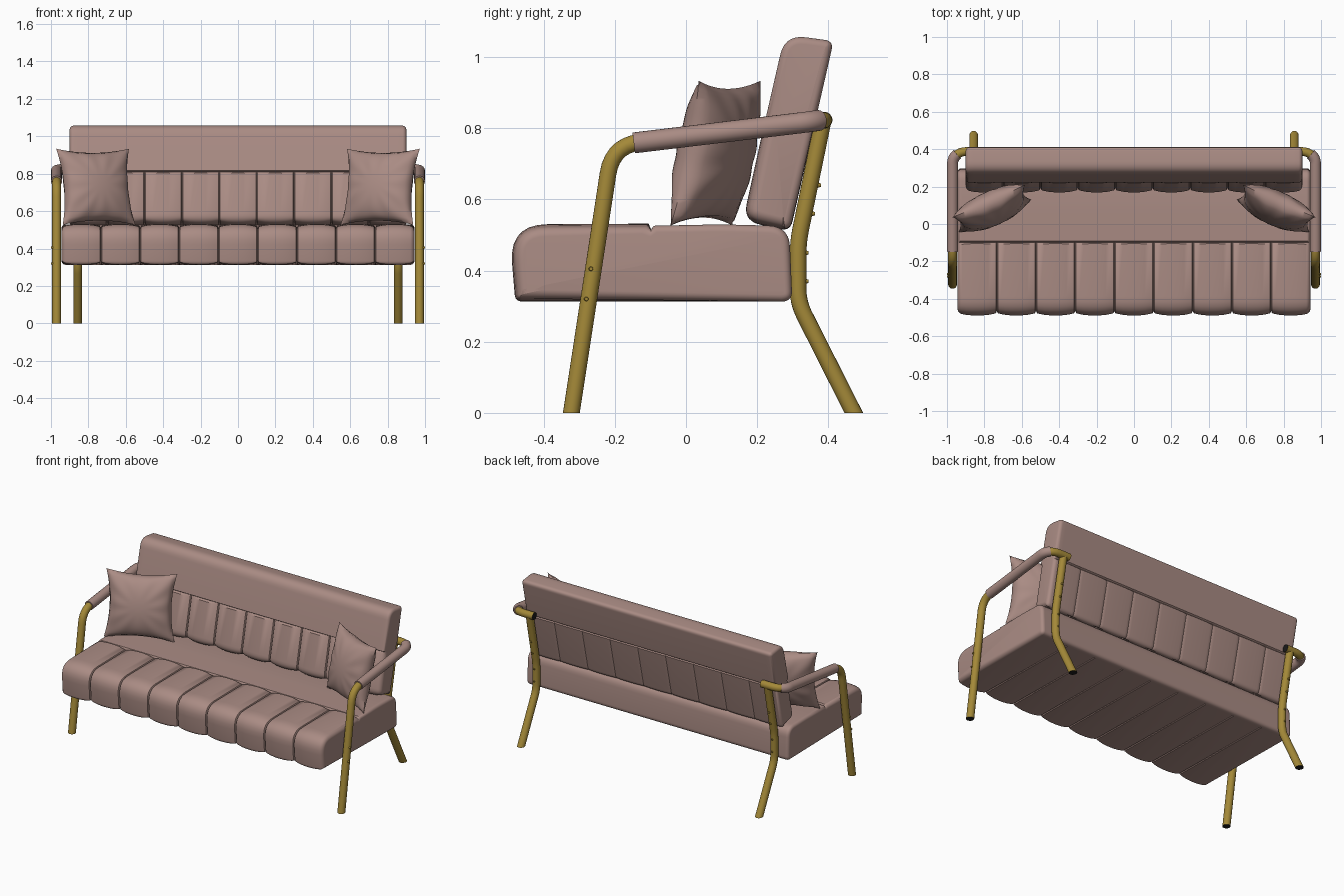
import bpy, bmesh
from math import sin, cos, pi, radians, atan2
from mathutils import Vector, Matrix

cube = bpy.data.objects.get("Cube")
if cube:
    bpy.data.objects.remove(cube, do_unlink=True)


def material(name, rgb):
    m = bpy.data.materials.new(name)
    m.use_nodes = True
    m.diffuse_color = (*rgb, 1)
    m.node_tree.nodes["Principled BSDF"].inputs["Base Color"].default_value = (*rgb, 1)
    return m


FABRIC = material("dusty_rose_fabric", (0.40, 0.26, 0.23))
BRASS = material("brass", (0.37, 0.25, 0.04))
BLACK = material("black_plug", (0.01, 0.01, 0.01))


def finish(bm, name, mats, mirror=False, angle=40):
    """Turn a bmesh into a shaded object, optionally mirrored across x."""
    bmesh.ops.recalc_face_normals(bm, faces=bm.faces)
    mesh = bpy.data.meshes.new(name)
    bm.to_mesh(mesh)
    bm.free()
    obj = bpy.data.objects.new(name, mesh)
    bpy.context.collection.objects.link(obj)
    for m in mats:
        mesh.materials.append(m)
    bpy.ops.object.select_all(action='DESELECT')
    obj.select_set(True)
    bpy.context.view_layer.objects.active = obj
    bpy.ops.object.shade_smooth_by_angle(angle=radians(angle))
    if mirror:
        mod = obj.modifiers.new("Mirror", 'MIRROR')
        mod.use_mirror_merge = False
    return obj


def fillet(points, radii, closed=False, steps=7):
    """Round the corners of a path."""
    pts, out, n = [Vector(p) for p in points], [], len(points)
    for i, (p, r) in enumerate(zip(pts, radii)):
        if r == 0 or (not closed and i in (0, n - 1)):
            out.append(p)
            continue
        a = p + (pts[i - 1] - p).normalized() * r
        b = p + (pts[(i + 1) % n] - p).normalized() * r
        for k in range(steps + 1):
            t = k / steps
            out.append(a * (1 - t) ** 2 + p * (2 * t * (1 - t)) + b * t * t)
    return out


def padded_slab(name, corners, half, edge, weight, depth):
    """Loft a y-z outline along x, with nine sewn channels where weight > 0."""
    ring = fillet([(0, y, z) for y, z, r in corners], [c[2] for c in corners], True)
    n = len(ring)
    normals = []
    for i in range(n):
        d = (ring[(i + 1) % n] - ring[i]).normalized() + (ring[i] - ring[i - 1]).normalized()
        normals.append(Vector((0, -d.z, d.y)).normalized())
    weights = [weight(p, q) for p, q in zip(ring, normals)]
    pitch = 2 * half / 9
    inner = half - edge
    stations = []
    for i in range(9):
        for t in (0, .025, .1, .22, .36, .5, .64, .78, .9, .975):
            x = -half + (i + t) * pitch
            if abs(x) < inner:
                stations.append((x, 0))
    for k in range(6):
        a = k / 5 * pi / 2
        for side in (-1, 1):
            stations.append((side * (inner + edge * sin(a)), edge * (1 - cos(a))))
    bm = bmesh.new()
    loops = []
    for x, inset in sorted(stations):
        s = abs(2 * (((x + half) / pitch) % 1) - 1)
        dip = depth * s ** 2.5
        if s > .999 and abs(x) < inner:
            dip += .01
        loops.append([bm.verts.new(Vector((x, p.y, p.z)) - q * (inset + dip * w))
                      for p, q, w in zip(ring, normals, weights)])
    for a, b in zip(loops, loops[1:]):
        for i in range(n):
            j = (i + 1) % n
            bm.faces.new((a[i], a[j], b[j], b[i]))
    bm.faces.new(loops[0])
    bm.faces.new(loops[-1])
    return finish(bm, name, [FABRIC])


# Seat: channelled front half, plain rear half
padded_slab("seat",
            [(-.48, .313, .02), (-.498, .53, .11), (-.105, .532, 0), (-.098, .515, 0),
             (-.091, .526, 0), (.1, .53, .05), (.29, .525, .06), (.299, .313, .03)],
            .943, .02, lambda p, q: 1 if p.y < -.1 else 0, .014)

# Backrest: channels below the cross seam, plain bolster above
padded_slab("backrest",
            [(.16, .54, .05), (.218, .803, 0), (.232, .81, 0), (.2215, .817, 0),
             (.278, 1.064, .06), (.415, 1.045, .025), (.3615, .811, 0), (.353, .805, 0),
             (.3588, .799, 0), (.293, .51, .03)],
            .9, .02, lambda p, q: 0 if p.z > .806 else (1 if q.y < 0 else .2), .014)


def tube(name, points, bend, radius, mats):
    """Sweep a round tube, cut flat at the floor, with dark end plugs."""
    path = fillet(points, [bend] * len(points))
    bm = bmesh.new()
    sides, rings = 20, []
    for i, p in enumerate(path):
        d = (path[min(i + 1, len(path) - 1)] - path[max(i - 1, 0)]).normalized()
        # a fixed diagonal reference keeps the rings from twisting
        u = d.cross(Vector((1, 1, -1))).normalized()
        v = d.cross(u)
        rings.append([bm.verts.new(p + radius * (u * cos(a) + v * sin(a)))
                      for a in (2 * pi * k / sides for k in range(sides))])
    for a, b in zip(rings, rings[1:]):
        for i in range(sides):
            j = (i + 1) % sides
            bm.faces.new((a[i], a[j], b[j], b[i]))
    bm.faces.new(rings[0])
    bm.faces.new(rings[-1])
    geom = bm.verts[:] + bm.edges[:] + bm.faces[:]
    cut = bmesh.ops.bisect_plane(bm, geom=geom, plane_co=(0, 0, 0), plane_no=(0, 0, -1),
                                 clear_outer=True)
    rim = [e for e in cut["geom_cut"] if isinstance(e, bmesh.types.BMEdge)]
    if rim:
        bmesh.ops.contextual_create(bm, geom=rim)
    for f in bm.faces:
        f.material_index = len(mats) - 1 if len(f.verts) > 4 else 0
    return finish(bm, name, mats, mirror=True)


# Tubular frame: front leg and arm in one piece, bent rear leg, fabric arm sleeve
tube("front_leg_and_arm", [(.97, -.33, -.05), (.97, -.207, .752), (.97, .388, .823), (.82, .388, .823)],
     .08, .0235, [BRASS, BLACK])
tube("rear_leg", [(.857, .497, -.05), (.857, .315, .31), (.857, .315, .48), (.857, .386, .825)],
     .04, .0235, [BRASS, BLACK])
tube("arm_sleeve", [(.97, -.147, .759), (.97, .352, .819), (.945, .373, .822)],
     .03, .0295, [FABRIC])


def bolts(name, places, axis):
    """Small round bolt heads pointing along an axis."""
    bm = bmesh.new()
    turn = Vector((0, 0, 1)).rotation_difference(Vector(axis)).to_matrix().to_4x4()
    for p in places:
        bmesh.ops.create_cone(bm, cap_ends=True, segments=12, radius1=.007, radius2=.005,
                              depth=.01, matrix=Matrix.Translation(p) @ turn)
    finish(bm, name, [BRASS], mirror=True)


bolts("front_leg_bolts", [(.994, -.267, .405), (.994, -.28, .32)], (1, 0, 0))
bolts("rear_leg_bolts", [(.857, .339, .37), (.857, .339, .45), (.857, .357, .56), (.857, .374, .64)],
      (0, 1, 0))

# Throw pillows: two bulged sheets with pinched edges and pointed corners
bm = bmesh.new()
place = (Matrix.Translation((-.76, .083, .73)) @ Matrix.Rotation(radians(24), 4, 'Z')
         @ Matrix.Rotation(radians(-12), 4, 'X'))
for side in (-1, 1):
    sheet = bmesh.ops.create_grid(bm, x_segments=28, y_segments=28, size=1)["verts"]
    for vert in sheet:
        u, v, _ = vert.co
        fill = max(0, (1 - u * u) * (1 - v * v))
        crease = 1 + .06 * sin(11 * atan2(v, u)) * min(1, u * u + v * v)
        vert.co = place @ Vector((.213 * u * (1 - .13 * (1 - v * v) * abs(u)),
                                  side * .085 * fill ** .5 * crease,
                                  .208 * v * (1 - .11 * (1 - u * u) * abs(v))))
bmesh.ops.remove_doubles(bm, verts=bm.verts, dist=.0005)
finish(bm, "throw_pillow", [FABRIC], mirror=True, angle=60)
